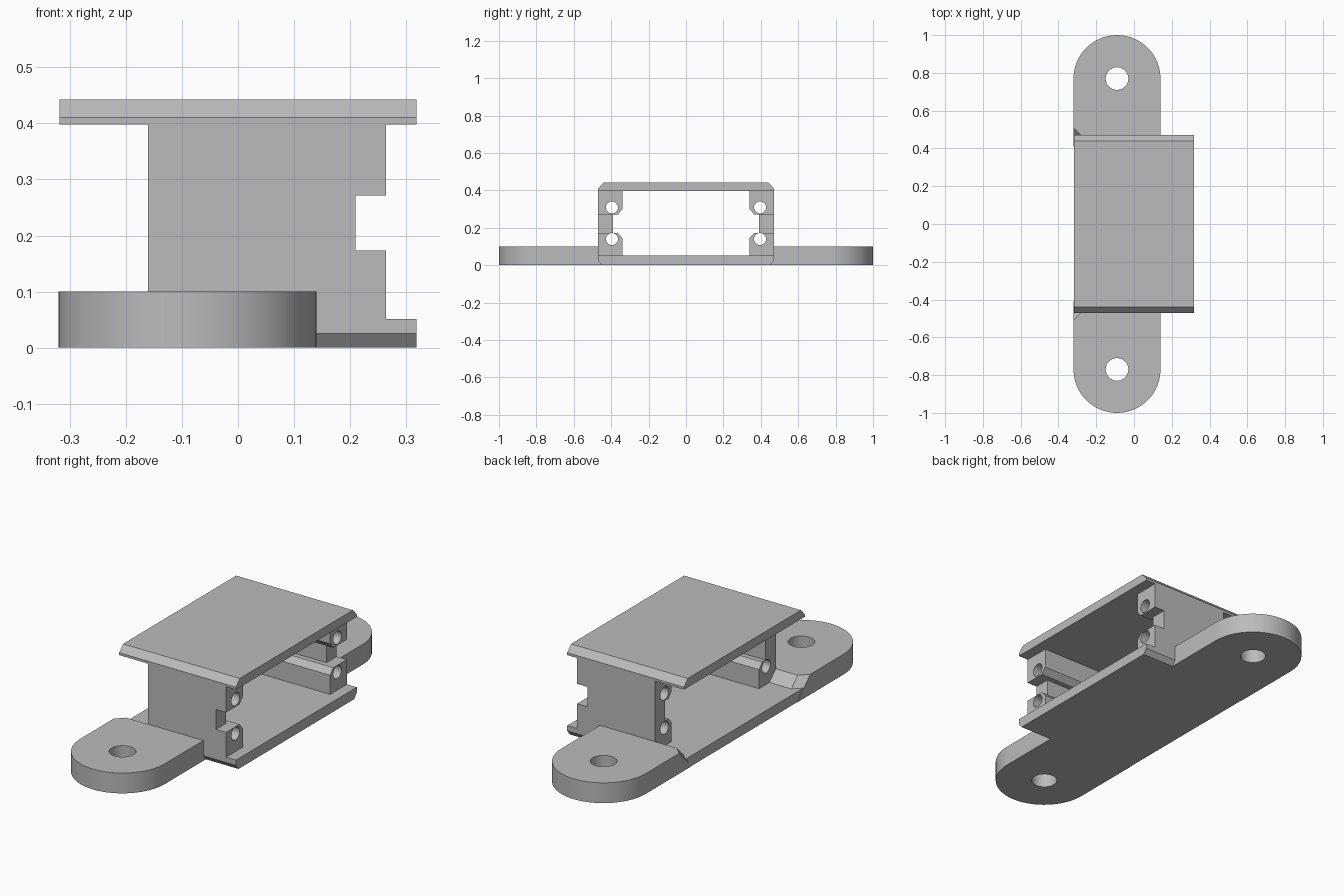
import bpy, bmesh, math
from mathutils import Vector, Matrix

old = bpy.data.objects.get("Cube")
if old:
    bpy.data.objects.remove(old, do_unlink=True)

grey = bpy.data.materials.new("plain_grey")
grey.use_nodes = True
colour = (0.5, 0.5, 0.5, 1)
grey.diffuse_color = colour
grey.node_tree.nodes["Principled BSDF"].inputs["Base Color"].default_value = colour


def extrude(points, direction):
    """Closed solid swept from a flat outline."""
    bm = bmesh.new()
    face = bm.faces.new([bm.verts.new(p) for p in points])
    swept = bmesh.ops.extrude_face_region(bm, geom=[face])["geom"]
    verts = [v for v in swept if isinstance(v, bmesh.types.BMVert)]
    bmesh.ops.translate(bm, vec=direction, verts=verts)
    bmesh.ops.recalc_face_normals(bm, faces=bm.faces)
    return bm


def along_x(profile, x0, x1):
    return extrude([(x0, y, z) for y, z in profile], Vector((x1 - x0, 0, 0)))


def finish(bm, name):
    bmesh.ops.recalc_face_normals(bm, faces=bm.faces)
    mesh = bpy.data.meshes.new(name)
    bm.to_mesh(mesh)
    bm.free()
    mesh.materials.append(grey)
    ob = bpy.data.objects.new(name, mesh)
    bpy.context.collection.objects.link(ob)
    return ob


def drill(centre, radius, length, rotation=Matrix()):
    bm = bmesh.new()
    bmesh.ops.create_cone(bm, cap_ends=True, segments=40, radius1=radius, radius2=radius,
                          depth=length, matrix=Matrix.Translation(centre) @ rotation)
    return finish(bm, "drill")


def select(ob):
    bpy.ops.object.select_all(action="DESELECT")
    ob.select_set(True)
    bpy.context.view_layer.objects.active = ob


def cut(ob, cutters):
    select(ob)
    for cutter in cutters:
        cutter.hide_render = True
        mod = ob.modifiers.new("cut", "BOOLEAN")
        mod.operation = "DIFFERENCE"
        mod.solver = "EXACT"
        mod.object = cutter
        bpy.ops.object.modifier_apply(modifier=mod.name)
        bpy.data.objects.remove(cutter, do_unlink=True)
    select(ob)
    bpy.ops.object.shade_smooth_by_angle(angle=math.radians(30))


# Top and bottom plates with chamfered long edges
HALF, SIDE = 0.318, 0.47
finish(along_x([(-SIDE, 0.398), (SIDE, 0.398), (SIDE, 0.41), (0.44, 0.442),
                (-0.44, 0.442), (-SIDE, 0.41)], -HALF, HALF), "top_plate")
finish(along_x([(-0.45, 0), (0.45, 0), (SIDE, 0.025), (SIDE, 0.051),
                (-SIDE, 0.051), (-SIDE, 0.025)], -HALF, HALF), "bottom_plate")

# Outline of a side wall with its two inner rails
wall = [(SIDE, 0.051), (SIDE, 0.398), (0.34, 0.398), (0.34, 0.30), (0.365, 0.271),
        (0.39, 0.271), (0.39, 0.173), (0.365, 0.173), (0.34, 0.145), (0.34, 0.051)]
lug_x, lug_y, lug_r = -0.09, 0.77, 0.23

for side, label in ((-1, "front"), (1, "back")):
    # Side wall: drilled rails and a notch at one end
    ob = finish(along_x([(side * y, z) for y, z in wall], -0.16, 0.264), label + "_wall")
    turn = Matrix.Rotation(math.pi / 2, 4, "Y")
    cutters = [drill((0.05, side * 0.396, z), 0.032, 1, turn) for z in (0.14, 0.309)]
    notch = [(side * y, z) for y, z in ((0.3, 0.173), (0.6, 0.173), (0.6, 0.271), (0.3, 0.271))]
    cutters.append(finish(along_x(notch, 0.209, 0.4), "notch"))
    cut(ob, cutters)

    # Mounting lug: rounded outer end, sloped inner end
    arc = [(lug_x + lug_r * math.cos(a), side * (lug_y + lug_r * math.sin(a)), 0)
           for a in (math.pi * i / 32 for i in range(33))]
    outline = [(lug_x + lug_r, side * 0.41, 0)] + arc + [(lug_x - lug_r, side * 0.41, 0)]
    bm = extrude(outline, Vector((0, 0, 0.1)))
    for point, normal in (((0, 0.47, 0.1), (0, -1, 1)), ((-0.32, 0.51, 0.1), (-1, -1, 1))):
        bmesh.ops.bisect_plane(bm, geom=bm.verts[:] + bm.edges[:] + bm.faces[:],
                               plane_co=(point[0], side * point[1], point[2]),
                               plane_no=(normal[0], side * normal[1], normal[2]),
                               clear_outer=True)
        bmesh.ops.holes_fill(bm, edges=[e for e in bm.edges if e.is_boundary])
    ob = finish(bm, label + "_lug")
    cut(ob, [drill((lug_x, side * lug_y, 0.05), 0.06, 0.5)])
